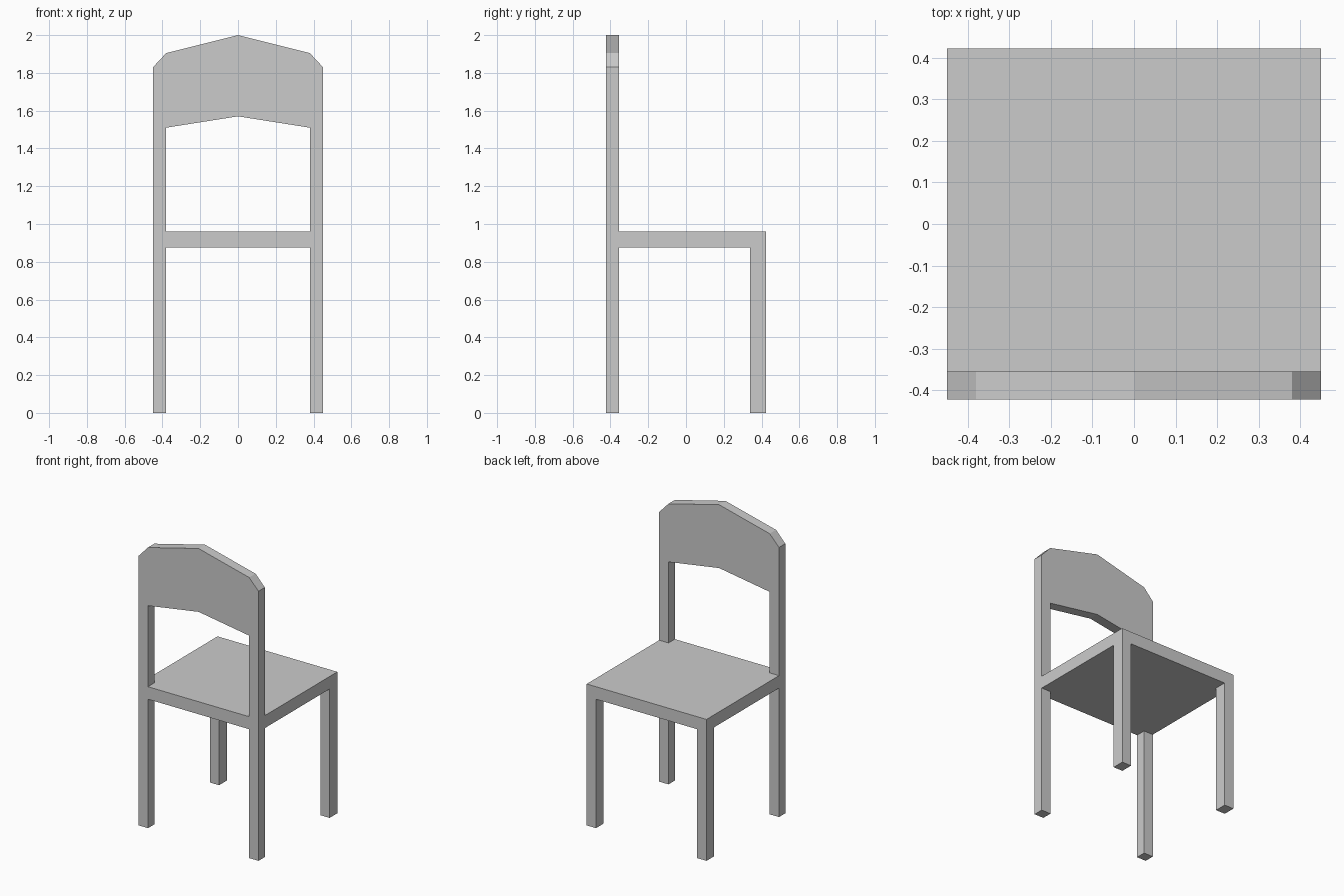
import bpy
import bmesh
from mathutils import Vector

if "Cube" in bpy.data.objects:
    bpy.data.objects.remove(bpy.data.objects["Cube"])

W, D = 0.45, 0.423            # half width and half depth
POST_IN, POST_BACK = 0.38, -0.355
SEAT_LOW, SEAT_TOP = 0.875, 0.96


def extrude_outline(name, points, direction):
    """Solid from a flat outline swept along a direction."""
    bm = bmesh.new()
    face = bm.faces.new([bm.verts.new(p) for p in points])
    swept = bmesh.ops.extrude_face_region(bm, geom=[face], use_keep_orig=True)
    moved = [v for v in swept["geom"] if isinstance(v, bmesh.types.BMVert)]
    bmesh.ops.translate(bm, verts=moved, vec=Vector(direction))
    bmesh.ops.recalc_face_normals(bm, faces=bm.faces)
    mesh = bpy.data.meshes.new(name)
    bm.to_mesh(mesh)
    bm.free()
    obj = bpy.data.objects.new(name, mesh)
    bpy.context.collection.objects.link(obj)
    return obj


def mirrored(half):
    """Complete a right-half outline with its left-hand mirror image."""
    return half + [(-x, v) for x, v in reversed(half) if x > 0]


# Back frame: both rear posts and the arched top panel in one outline
right = [(POST_IN, 1.51), (POST_IN, 0), (W, 0), (W, 1.83), (POST_IN, 1.905)]
left = [(-x, z) for x, z in reversed(right)]
frame = [(0, 1.57)] + right + [(0, 2.0)] + left
extrude_outline("back_frame", [(x, -D, z) for x, z in frame],
                (0, POST_BACK + D, 0))

# Seat: slab notched at two corners to fit around the posts
seat = mirrored([(POST_IN, -D), (POST_IN, POST_BACK), (W, POST_BACK), (W, D)])
extrude_outline("seat", [(x, y, SEAT_LOW) for x, y in seat],
                (0, 0, SEAT_TOP - SEAT_LOW))

# Free-standing legs under the open edge of the seat
for side, s in (("left", -1), ("right", 1)):
    leg = [(POST_IN, 0.34), (W, 0.34), (W, D), (POST_IN, D)]
    extrude_outline(f"seat_leg_{side}", [(s * x, y, 0) for x, y in leg],
                    (0, 0, SEAT_LOW))
